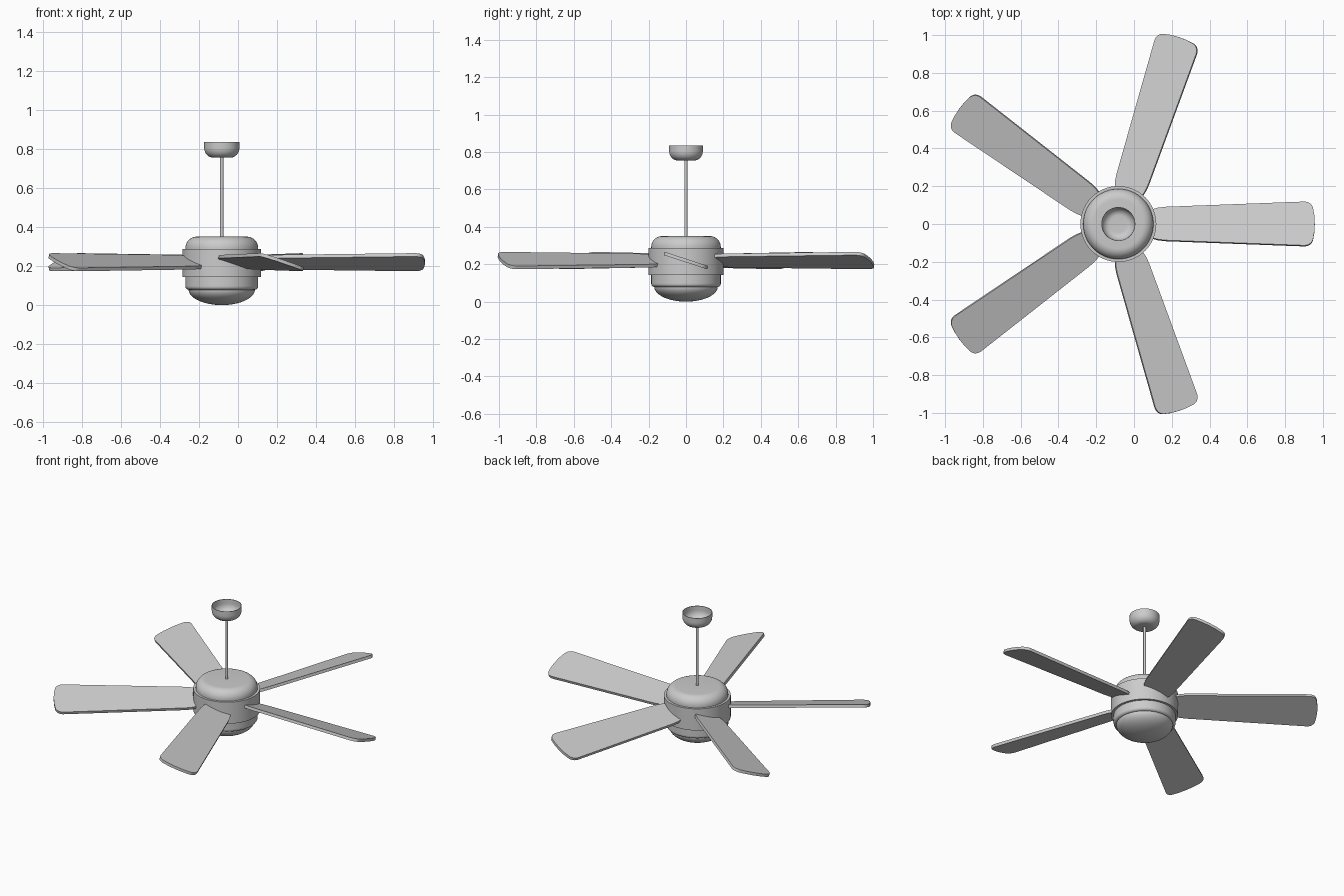
import bpy, bmesh, math
from mathutils import Matrix, Vector

if "Cube" in bpy.data.objects:
    bpy.data.objects.remove(bpy.data.objects["Cube"])

CX = -0.083  # fan axis


def finish(bm, name, angle=35):
    me = bpy.data.meshes.new(name)
    bm.to_mesh(me)
    bm.free()
    ob = bpy.data.objects.new(name, me)
    bpy.context.collection.objects.link(ob)
    bpy.ops.object.select_all(action='DESELECT')
    ob.select_set(True)
    bpy.context.view_layer.objects.active = ob
    bpy.ops.object.shade_smooth_by_angle(angle=math.radians(angle))
    return ob


def lathe(name, profile, steps=64):
    """Spin an (r, z) profile around the fan axis."""
    bm = bmesh.new()
    vs = [bm.verts.new((CX + r, 0, z)) for r, z in profile]
    es = [bm.edges.new(p) for p in zip(vs, vs[1:])]
    bmesh.ops.spin(bm, geom=vs + es, cent=(CX, 0, 0), axis=(0, 0, 1),
                   angle=2 * math.pi, steps=steps)
    bmesh.ops.remove_doubles(bm, verts=bm.verts, dist=1e-5)
    bmesh.ops.recalc_face_normals(bm, faces=bm.faces)
    return finish(bm, name)


def arc(cr, cz, rr, rz, a0, a1, n=10):
    """Elliptical arc points, angles in degrees."""
    return [(cr + rr * math.cos(math.radians(a0 + (a1 - a0) * i / n)),
             cz + rz * math.sin(math.radians(a0 + (a1 - a0) * i / n)))
            for i in range(n + 1)]


# Ceiling canopy: thin open bowl
outer = [(0, 0.755)] + arc(0.045, 0.805, 0.045, 0.05, -90, 0) + [(0.09, 0.835)]
inner = [(0.087, 0.835)] + arc(0.045, 0.806, 0.042, 0.047, 0, -90) + [(0, 0.759)]
lathe("ceiling_canopy", outer + inner)

# Down rod
lathe("down_rod", [(0, 0.33), (0.0085, 0.33), (0.0085, 0.765), (0, 0.765)], 24)

# Motor housing: rounded top, straight wall, small lip at the bottom
lathe("motor_housing",
      [(0, 0.35), (0.13, 0.35)] + arc(0.13, 0.292, 0.056, 0.058, 90, 0)
      + [(0.186, 0.1)] + arc(0.168, 0.095, 0.018, 0.017, 0, -90, 6) + [(0, 0.078)])

# Wider band that the blades pass into
lathe("blade_band", [(0.17, 0.286), (0.201, 0.286), (0.201, 0.143), (0.17, 0.143)])

# Light bowl
bowl = arc(0, 0.08, 0.17, 0.08, 0, -90, 16)
bowl[-1] = (0, 0.0)
lathe("light_bowl", [(0, 0.08)] + bowl)


# Blades: outline tapering to the hub, rounded tip corners, pitched
def blade_outline():
    half = [(0.14, 0.05), (0.175, 0.078), (0.21, 0.088), (0.25, 0.093), (0.985, 0.122)]
    half += [(x, y) for x, y in arc(0.985, 0.077, 0.047, 0.045, 75, 12, 6)]
    half += [(1.038, 0.045), (1.04, 0.0)]
    return half + [(x, -y) for x, y in reversed(half[:-1])]


THICK = 0.018
for i in range(5):
    bm = bmesh.new()
    face = bm.faces.new([bm.verts.new((x, y, -THICK / 2)) for x, y in blade_outline()])
    ext = bmesh.ops.extrude_face_region(bm, geom=[face])
    bmesh.ops.translate(bm, vec=Vector((0, 0, THICK)),
                        verts=[g for g in ext["geom"] if isinstance(g, bmesh.types.BMVert)])
    bmesh.ops.recalc_face_normals(bm, faces=bm.faces)
    bm.transform(Matrix.Translation((CX, 0, 0.2195))
                 @ Matrix.Rotation(math.radians(72 * i), 4, 'Z')
                 @ Matrix.Rotation(math.radians(-18), 4, 'X'))
    finish(bm, f"blade_{i + 1}")
